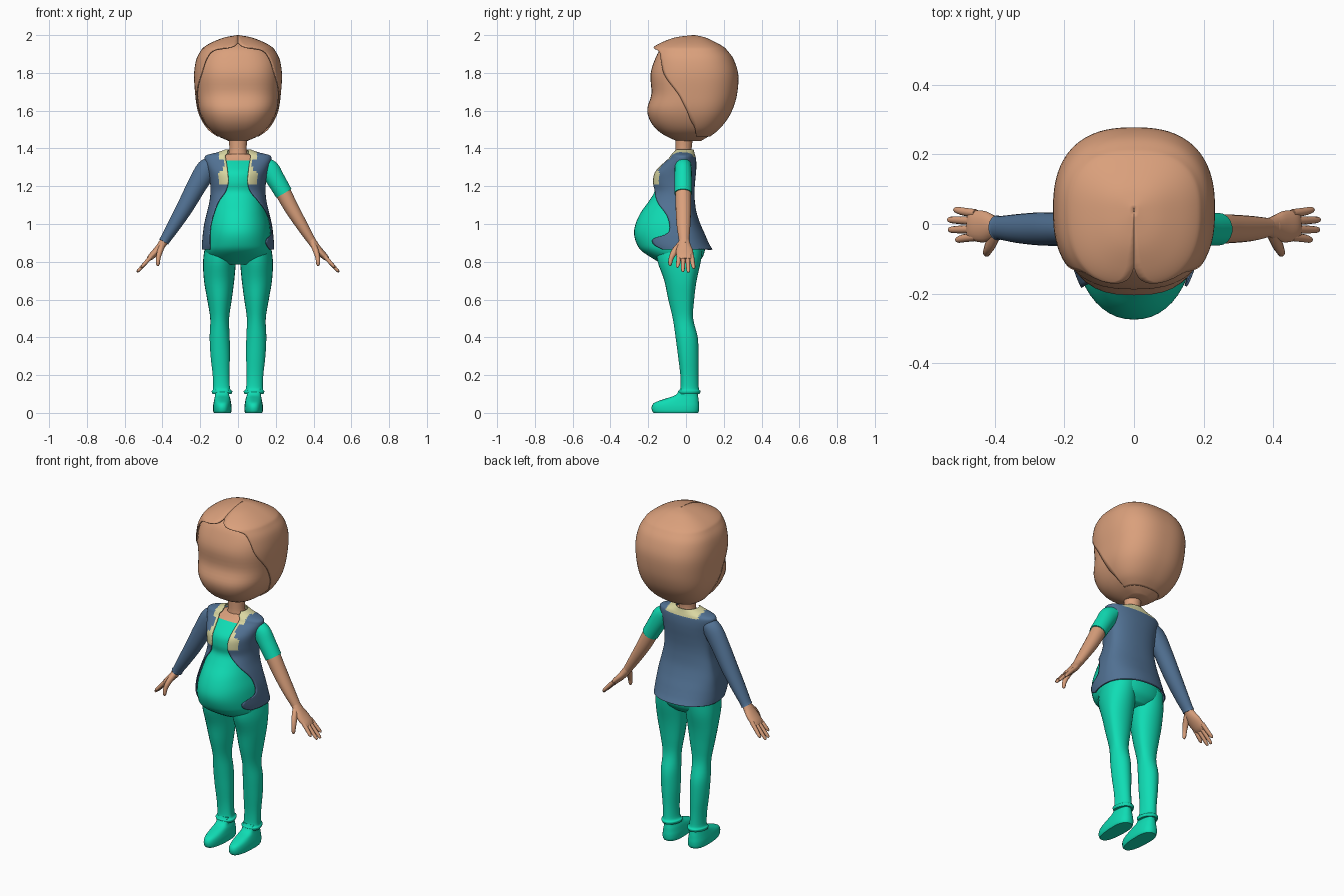
import bpy, bmesh, math
from mathutils import Vector


def material(name, rgb):
    m = bpy.data.materials.new(name)
    m.diffuse_color = (*rgb, 1)
    return m


SKIN = material("skin", (0.70, 0.35, 0.20))
GREEN = material("green cloth", (0.005, 0.72, 0.46))
BLUE = material("blue cloth", (0.085, 0.17, 0.30))
CREAM = material("cream trim", (0.70, 0.68, 0.36))


def smooth_rows(rows, n):
    """Catmull-Rom interpolation of a table of cross-sections."""
    out, last = [], len(rows) - 1
    for i in range(last):
        a, b, c, d = rows[max(i - 1, 0)], rows[i], rows[i + 1], rows[min(i + 2, last)]
        for k in range(n):
            t = k / n
            out.append([0.5 * (2 * q + (r - p) * t + (2 * p - 5 * q + 4 * r - s) * t * t
                               + (3 * q - p - 3 * r + s) * t ** 3)
                        for p, q, r, s in zip(a, b, c, d)])
    return out + [list(rows[-1])]


def skin_rings(name, rings, mats, closed=True, rule=None, thick=0):
    """Join rings of points with quads; closed rings get end caps."""
    bm = bmesh.new()
    vs = [[bm.verts.new(p) for p in r] for r in rings]
    n = len(rings[0])
    for a, b in zip(vs, vs[1:]):
        for i in range(n if closed else n - 1):
            j = (i + 1) % n
            bm.faces.new((a[i], a[j], b[j], b[i]))
    if closed:
        bm.faces.new(vs[0][::-1])
        bm.faces.new(vs[-1])
    bmesh.ops.recalc_face_normals(bm, faces=bm.faces)
    for f in bm.faces:
        f.smooth = True
        if rule:
            f.material_index = rule(f.calc_center_median())
    me = bpy.data.meshes.new(name)
    bm.to_mesh(me)
    bm.free()
    for m in mats:
        me.materials.append(m)
    me.set_sharp_from_angle(angle=math.radians(50))
    ob = bpy.data.objects.new(name, me)
    bpy.context.collection.objects.link(ob)
    if thick:
        mod = ob.modifiers.new("thickness", 'SOLIDIFY')
        mod.thickness, mod.offset = thick, 0
    return ob


def sp(v, e):
    return math.copysign(abs(v) ** e, v)


def body_loft(name, rows, mats, cy=0.0, power=2.0, sides=40, n=4, opened=False, **kw):
    """Rows: z, centre x, half width, front y, back y [, right and left opening angle]."""
    rings, e = [], 2 / power
    for r in smooth_rows(rows, n):
        z, cx, rx, yf, yb = r[:5]
        lo, hi = 0.0, 2 * math.pi * (1 - 1 / sides)
        if opened:
            lo, hi = math.radians(max(r[5], 0)), 2 * math.pi - math.radians(max(r[6], 0))
        ring = []
        for i in range(sides):
            a = lo + (hi - lo) * i / (sides - 1)
            s, c = sp(math.sin(a), e), sp(math.cos(a), e)
            ring.append((cx + rx * s, cy - (cy - yf) * c if c > 0 else cy - (yb - cy) * c, z))
        rings.append(ring)
    return skin_rings(name, rings, mats, closed=not opened, **kw)


def limb(name, side, rows, mat, n=4, sides=18):
    """Tube through rows of x, y, z, radius along y, radius across; mirrored by side."""
    rows = smooth_rows(rows, n)
    rings = []
    for i, r in enumerate(rows):
        p = Vector(r[:3])
        t = Vector(rows[min(i + 1, len(rows) - 1)][:3]) - Vector(rows[max(i - 1, 0)][:3])
        v = t.cross(Vector((0, 1, 0))).normalized()
        u = v.cross(t).normalized()
        ring = []
        for k in range(sides):
            a = 2 * math.pi * k / sides
            q = p + u * (r[3] * math.cos(a)) + v * (r[4] * math.sin(a))
            ring.append((q.x * side, q.y, q.z))
        rings.append(ring)
    return skin_rings(name, rings, [mat])


# Head
body_loft("head", [
    (1.44, 0, .05, -.05, .08), (1.465, 0, .105, -.105, .12), (1.50, 0, .15, -.155, .165),
    (1.55, 0, .185, -.192, .205), (1.61, 0, .208, -.205, .235), (1.69, 0, .217, -.183, .255),
    (1.79, 0, .222, -.188, .262), (1.87, 0, .21, -.165, .24), (1.93, 0, .165, -.13, .19),
    (1.97, 0, .08, -.06, .11)], [SKIN], cy=.04, power=2.6)

# Hair cap, open over the face
body_loft("hair_cap", [
    (1.465, 0, .108, -.105, .125, 95, 95), (1.50, 0, .155, -.155, .17, 92, 92),
    (1.55, 0, .19, -.19, .212, 88, 88), (1.61, 0, .213, -.205, .245, 84, 84),
    (1.69, 0, .224, -.19, .268, 74, 74), (1.79, 0, .23, -.195, .274, 54, 54),
    (1.87, 0, .218, -.19, .25, 46, 46), (1.915, 0, .195, -.182, .218, 38, 38),
    (1.935, 0, .178, -.17, .198, 8, 8), (1.96, 0, .135, -.125, .155, 0, 0),
    (1.985, 0, .07, -.055, .10, 0, 0), (1.997, 0, .002, .035, .045, 0, 0)],
    [SKIN], cy=.04, power=2.5, sides=56, opened=True, thick=.006)

# Neck
body_loft("neck", [(1.28, 0, .06, -.06, .04), (1.36, 0, .052, -.058, .035),
                   (1.40, 0, .046, -.055, .03), (1.48, 0, .05, -.055, .04)], [SKIN], cy=-.015)

# Shirt with round belly, bare skin at the neckline
body_loft("shirt_and_belly", [
    (.785, 0, .09, -.12, .05), (.82, 0, .155, -.18, .085), (.86, 0, .176, -.238, .10),
    (.90, 0, .177, -.263, .10), (.95, 0, .174, -.275, .085), (1.0, 0, .168, -.267, .062),
    (1.06, 0, .153, -.24, .042), (1.12, 0, .14, -.197, .034), (1.17, 0, .136, -.168, .032),
    (1.22, 0, .138, -.172, .036), (1.27, 0, .145, -.163, .042), (1.31, 0, .15, -.125, .044),
    (1.345, 0, .13, -.082, .042), (1.37, 0, .07, -.06, .035)],
    [GREEN, SKIN], cy=-.02, power=2.15, sides=48, rule=lambda c: int(c.z > 1.335))


# Jacket, with pale lapels and collar
def trim(c):
    x = abs(c.x)
    if c.y > -.02:
        return int(c.z > 1.352 and x < .105)
    return int((1.21 < c.z < 1.28 and x < .10) or (c.z >= 1.28 and x < .075)
               or (c.z > 1.34 and x < .10))


body_loft("jacket", [
    (.865, 0, .188, -.225, .137, 62, 50), (.89, 0, .188, -.252, .122, 52, 51),
    (.92, 0, .186, -.272, .108, 54, 52), (.95, 0, .183, -.28, .095, 74, 53),
    (1.0, 0, .176, -.274, .073, 76, 53), (1.06, 0, .162, -.247, .053, 68, 50),
    (1.12, 0, .148, -.205, .044, 46, 42), (1.17, 0, .143, -.177, .042, 26, 26),
    (1.22, 0, .145, -.18, .045, 19, 19), (1.27, 0, .153, -.171, .05, 19, 19),
    (1.31, 0, .165, -.134, .052, 19, 19), (1.345, 0, .174, -.094, .05, 20, 20),
    (1.362, 0, .165, -.082, .046, 22, 22), (1.376, 0, .11, -.072, .042, 28, 28),
    (1.392, 0, .065, -.062, .038, 50, 50)],
    [BLUE, CREAM], cy=-.02, power=2.15, sides=72, n=5, opened=True, rule=trim, thick=.006)

for side, label in ((-1, "left"), (1, "right")):
    # Trouser leg with cuff
    cx = side
    body_loft(label + "_trouser_leg", [
        (.10, .085 * cx, .050, -.038, .072), (.115, .085 * cx, .055, -.042, .077),
        (.13, .087 * cx, .045, -.03, .068), (.20, .09 * cx, .044, -.03, .065),
        (.30, .094 * cx, .051, -.042, .066), (.40, .097 * cx, .053, -.055, .062),
        (.50, .097 * cx, .050, -.07, .038), (.60, .098 * cx, .065, -.094, .043),
        (.70, .10 * cx, .080, -.115, .056), (.80, .098 * cx, .087, -.15, .078),
        (.88, .09 * cx, .085, -.16, .09)], [GREEN], sides=28)
    # Shoe
    body_loft(label + "_shoe", [
        (0, .083 * cx, .045, -.172, .064), (.012, .083 * cx, .049, -.18, .069),
        (.035, .083 * cx, .049, -.181, .07), (.055, .083 * cx, .046, -.165, .068),
        (.075, .083 * cx, .042, -.11, .066), (.095, .084 * cx, .037, -.055, .063),
        (.13, .085 * cx, .034, -.03, .06)], [GREEN], cy=-.02, power=2.4, sides=32)
    # Bare arm
    limb(label + "_arm", side, [
        (.14, -.015, 1.315, .04, .04), (.22, -.015, 1.20, .042, .043), (.28, -.014, 1.09, .041, .039),
        (.34, -.013, .99, .036, .031), (.39, -.01, .91, .027, .023), (.405, -.01, .89, .028, .022)], SKIN)
    # Palm, fingers and thumb
    limb(label + "_palm", side, [
        (.385, -.01, .92, .026, .022), (.405, -.01, .888, .035, .022), (.43, -.008, .858, .045, .02),
        (.46, -.005, .827, .044, .017), (.475, -.004, .812, .038, .011)], SKIN)
    for k, tip in enumerate((.513, .533, .535, .518)):
        y = -.037 + .0225 * k
        spread = -.008 + .006 * k
        zt = .827 - (tip - .46) * 1.1
        limb(f"{label}_finger_{k + 1}", side, [
            (.455, y, .833, .012, .012), (.49, y + spread * .5, .794, .0115, .0105),
            (tip - .007, y + spread, zt + .008, .009, .008), (tip, y + spread, zt, .003, .003)],
            SKIN, n=3, sides=10)
    limb(label + "_thumb", side, [
        (.398, -.028, .893, .018, .016), (.413, -.06, .855, .018, .015), (.422, -.078, .82, .013, .012),
        (.424, -.084, .79, .010, .010), (.424, -.083, .778, .004, .004)], SKIN, n=3, sides=12)

# Long jacket sleeve on one arm, short shirt sleeve on the other
limb("long_sleeve", -1, [
    (.125, -.015, 1.32, .042, .038), (.165, -.015, 1.29, .047, .056), (.22, -.015, 1.20, .048, .052),
    (.28, -.014, 1.09, .047, .045), (.34, -.013, .99, .041, .036), (.385, -.011, .918, .034, .028),
    (.393, -.011, .905, .036, .03)], BLUE)
limb("short_sleeve", 1, [
    (.125, -.015, 1.32, .042, .038), (.165, -.015, 1.29, .045, .053), (.20, -.015, 1.235, .047, .05),
    (.243, -.015, 1.162, .047, .047)], GREEN)
